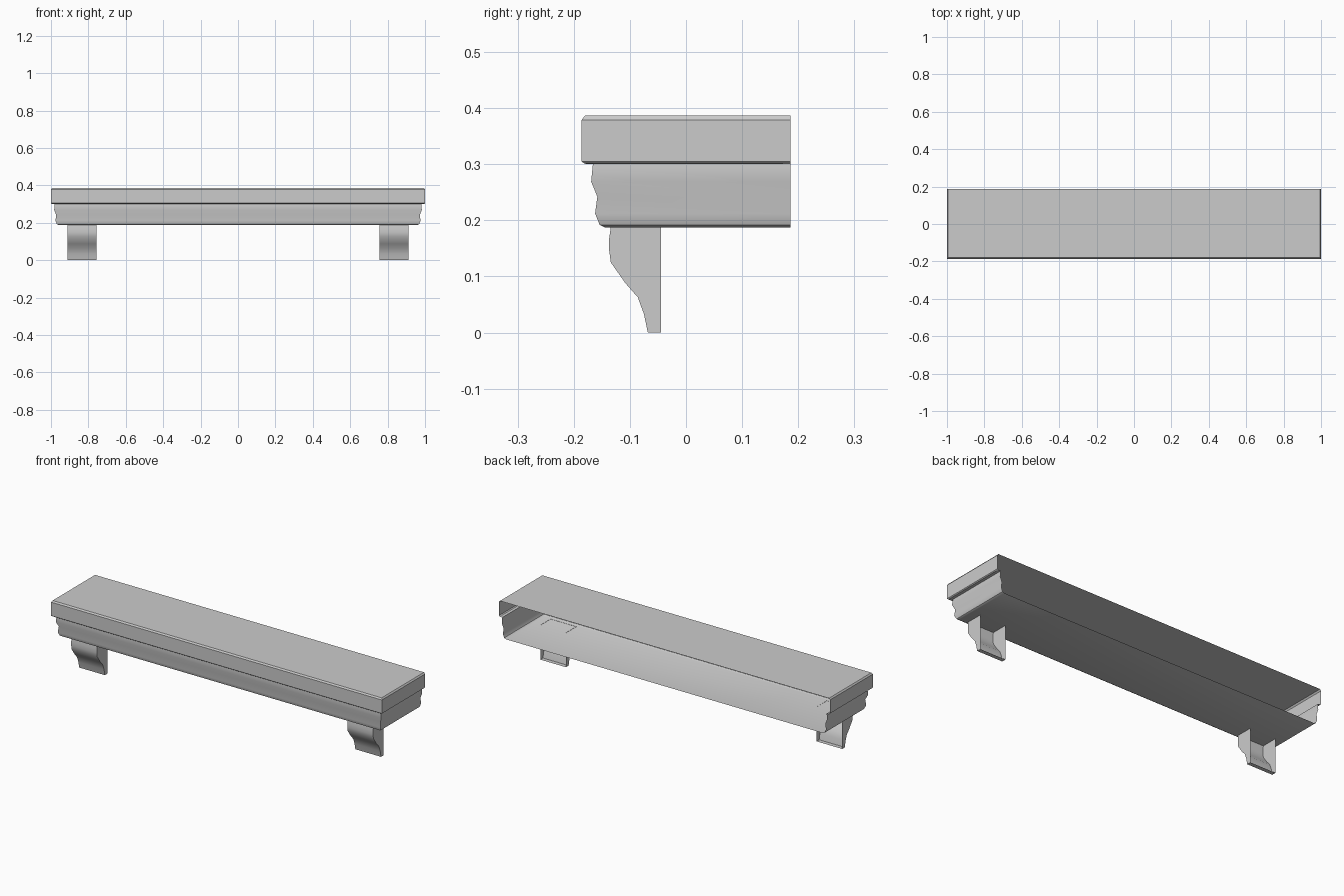
import bpy
import bmesh
import math

if "Cube" in bpy.data.objects:
    bpy.data.objects.remove(bpy.data.objects["Cube"])


def finish(name, bm, angle):
    """Turn a bmesh into a named object with angle-limited smooth shading."""
    mesh = bpy.data.meshes.new(name)
    bm.to_mesh(mesh)
    bm.free()
    ob = bpy.data.objects.new(name, mesh)
    bpy.context.collection.objects.link(ob)
    bpy.ops.object.select_all(action='DESELECT')
    ob.select_set(True)
    bpy.context.view_layer.objects.active = ob
    bpy.ops.object.shade_smooth_by_angle(angle=math.radians(angle))
    return ob


def strips(bm, rows):
    """Skin quads between consecutive rows of vertices."""
    for a, b in zip(rows, rows[1:]):
        for i in range(len(a) - 1):
            bm.faces.new((a[i], b[i], b[i + 1], a[i + 1]))


# Shelf: slab and moulding profile (inset, height) swept round three sides, open back
HALF_X, HALF_Y = 1.0, 0.186
profile = [(0.006, 0.387), (0.0, 0.379), (0.0, 0.305), (0.005, 0.301),
           (0.020, 0.300), (0.017, 0.269), (0.028, 0.242), (0.024, 0.212),
           (0.032, 0.192), (0.042, 0.187)]
bm = bmesh.new()
rows = []
for d, z in profile:
    x, y = HALF_X - d, -HALF_Y + d
    path = [(-x, HALF_Y), (-x, y), (x, y), (x, HALF_Y)]
    rows.append([bm.verts.new((px, py, z)) for px, py in path])
strips(bm, rows)
bm.faces.new(rows[0])
bm.faces.new(rows[-1][::-1])
finish("mantel_shelf", bm, 30)

# Brackets: curved front, flat sides and base, open back; mirrored to the other end
curve = [(-0.134, 0.188), (-0.137, 0.167), (-0.137, 0.147), (-0.134, 0.125),
         (-0.108, 0.088), (-0.086, 0.063), (-0.075, 0.033), (-0.068, 0.0),
         (-0.045, 0.0)]
bm = bmesh.new()
rows = [[bm.verts.new((x, y, z)) for x in (0.757, 0.912)] for y, z in curve]
strips(bm, rows)
top_back = [bm.verts.new((x, -0.045, 0.188)) for x in (0.757, 0.912)]
bm.faces.new([r[1] for r in rows] + [top_back[1]])
bm.faces.new(([r[0] for r in rows] + [top_back[0]])[::-1])
brackets = finish("brackets", bm, 45)
mirror = brackets.modifiers.new("mirror", 'MIRROR')
mirror.use_axis = (True, False, False)
